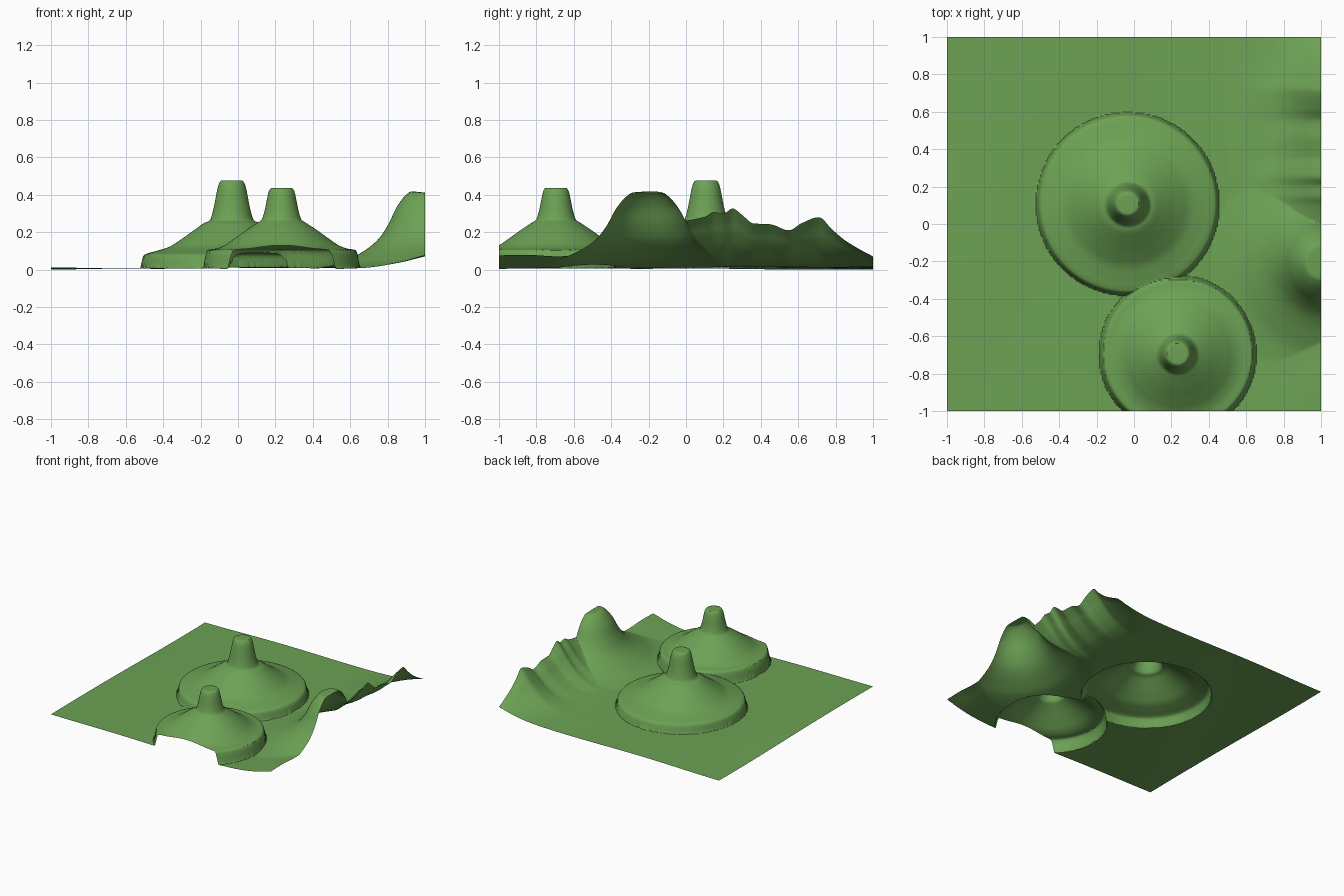
import bpy, bmesh, math

if "Cube" in bpy.data.objects:
    bpy.data.objects.remove(bpy.data.objects["Cube"])


def curve(points, t):
    """Smooth monotone interpolation through (t, value) points."""
    if t <= points[0][0]:
        return points[0][1]
    n = len(points)
    slopes = [(points[i + 1][1] - points[i][1]) / (points[i + 1][0] - points[i][0]) for i in range(n - 1)]

    def tangent(i):
        if i in (0, n - 1):
            return slopes[min(i, n - 2)]
        a, b = slopes[i - 1], slopes[i]
        return 0 if a * b <= 0 else 2 * a * b / (a + b)

    for i in range(n - 1):
        (t0, v0), (t1, v1) = points[i], points[i + 1]
        if t <= t1:
            w = t1 - t0
            s = (t - t0) / w
            return ((2 * s**3 - 3 * s**2 + 1) * v0 + (s**3 - 2 * s**2 + s) * w * tangent(i)
                    + (3 * s**2 - 2 * s**3) * v1 + (s**3 - s**2) * w * tangent(i + 1))
    return points[-1][1]


# Stepped hills: radius -> height, from flat summit to the plinth wall
BIG_HILL = [(0, .49), (.055, .489), (.068, .475), (.10, .33), (.118, .275), (.145, .263),
            (.20, .225), (.27, .175), (.34, .132), (.40, .113), (.468, .092), (.474, .085), (.492, 0)]
SMALL_HILL = [(0, .45), (.055, .449), (.067, .435), (.09, .33), (.106, .28), (.13, .263),
              (.18, .23), (.25, .18), (.31, .14), (.35, .125), (.396, .117), (.402, .108), (.422, 0)]
# Round mountain on the right border: radius -> height above ground
MOUNTAIN = [(0, .405), (.075, .402), (.10, .385), (.15, .32), (.20, .22), (.25, .15),
            (.30, .108), (.36, .072), (.45, .03), (.58, 0)]
# Ridge crest along the right border: y -> height above ground
CREST = [(-1, .062), (-.85, .065), (-.7, .058), (-.45, .08), (-.1, .24), (0, .258), (.1, .28),
         (.15, .305), (.2, .298), (.25, .325), (.3, .29), (.36, .245), (.45, .24), (.55, .207),
         (.62, .245), (.71, .275), (.78, .21), (.85, .15), (.93, .10), (1, .062)]
FALLOFF = [(0, 1), (.05, .8), (.1, .58), (.18, .32), (.26, .15), (.36, .05), (.5, 0)]


def height(x, y):
    ground = .02 + .006 * math.sin(2.6 * x + 1.2) * math.sin(2.2 * y + .4) \
        + .003 * math.sin(5 * x - 3 * y)
    edge = 1 - x
    ridge = curve(CREST, y) * curve(FALLOFF, edge)
    mountain = curve(MOUNTAIN, math.hypot(edge, (y + .205) * .9))
    land = ground + max(ridge, mountain) + .25 * min(ridge, mountain) * min(1, edge * 4)
    big = curve(BIG_HILL, math.hypot(x + .033, y - .107))
    small = curve(SMALL_HILL, math.hypot(x - .233, y + .695))
    return max(land, big, small)


# Terrain sheet
bm = bmesh.new()
bmesh.ops.create_grid(bm, x_segments=260, y_segments=260, size=1)
for v in bm.verts:
    v.co.z = height(v.co.x, v.co.y)
low = min(v.co.z for v in bm.verts)
for v in bm.verts:
    v.co.z -= low
mesh = bpy.data.meshes.new("terrain")
bm.to_mesh(mesh)
bm.free()
terrain = bpy.data.objects.new("terrain", mesh)
bpy.context.collection.objects.link(terrain)

grass = bpy.data.materials.new("grass green")
grass.diffuse_color = (.15, .36, .09, 1)
grass.use_nodes = True
grass.node_tree.nodes["Principled BSDF"].inputs["Base Color"].default_value = grass.diffuse_color
mesh.materials.append(grass)

bpy.context.view_layer.objects.active = terrain
terrain.select_set(True)
bpy.ops.object.shade_smooth_by_angle(angle=math.radians(40))
